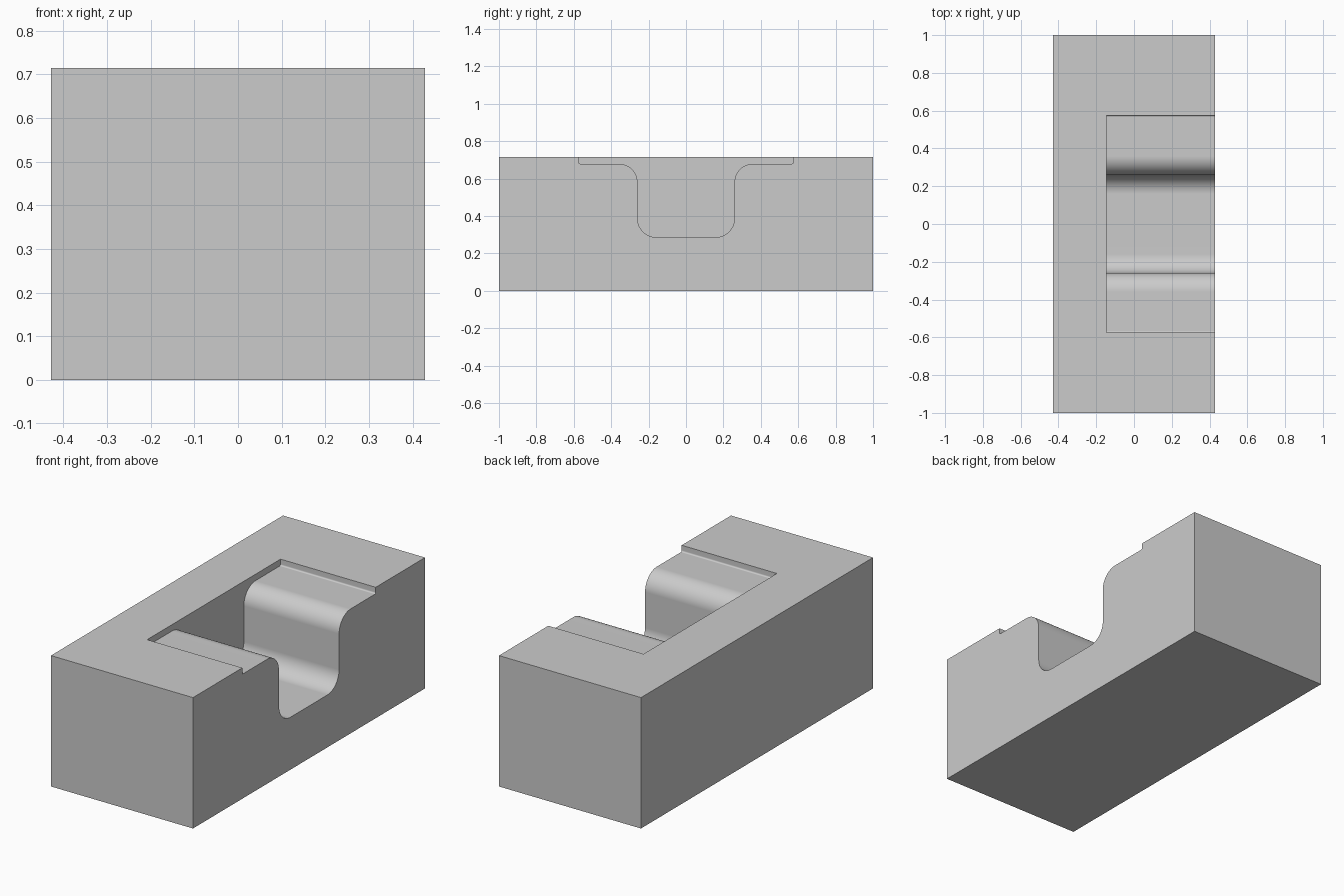
import bpy, bmesh, math
from math import pi, cos, sin

if "Cube" in bpy.data.objects:
    bpy.data.objects.remove(bpy.data.objects["Cube"])

WIDTH, LENGTH, HEIGHT = 0.857, 2.0, 0.714
WALL_X = -0.146            # inner face of the uncut side wall
STEP_Y, STEP_Z = 0.575, 0.679
SLOT_Y, FLOOR_Z = 0.259, 0.286
RADIUS, SMALL = 0.1, 0.008

grey = bpy.data.materials.new("plain grey")
grey.use_nodes = True
colour = (0.6, 0.6, 0.6, 1)
grey.diffuse_color = colour
grey.node_tree.nodes["Principled BSDF"].inputs["Base Color"].default_value = colour


def arc(cy, cz, r, start, end, steps):
    """Points of a fillet in the YZ plane, angles in quarter turns."""
    angles = [(start + (end - start) * i / steps) * pi / 2 for i in range(steps + 1)]
    return [(cy + r * cos(a), cz + r * sin(a)) for a in angles]


def make_object(name, bm):
    bmesh.ops.recalc_face_normals(bm, faces=bm.faces)
    mesh = bpy.data.meshes.new(name)
    bm.to_mesh(mesh)
    bm.free()
    obj = bpy.data.objects.new(name, mesh)
    obj.data.materials.append(grey)
    bpy.context.collection.objects.link(obj)
    return obj


# Solid block
bm = bmesh.new()
bmesh.ops.create_cube(bm, size=1)
for v in bm.verts:
    v.co = (v.co.x * WIDTH, v.co.y * LENGTH, (v.co.z + 0.5) * HEIGHT)
block = make_object("notched_block", bm)

# Half profile of the stepped channel, mirrored across the centre
half = [(STEP_Y, HEIGHT + 0.1)]
half += arc(STEP_Y - SMALL, STEP_Z + SMALL, SMALL, 0, -1, 3)
half += arc(SLOT_Y + RADIUS, STEP_Z - RADIUS, RADIUS, 1, 2, 12)
half += arc(SLOT_Y - RADIUS, FLOOR_Z + RADIUS, RADIUS, 0, -1, 12)
profile = half + [(-y, z) for y, z in reversed(half)]

# Channel cutter, open on the left side and the top
bm = bmesh.new()
face = bm.faces.new([bm.verts.new((WALL_X, y, z)) for y, z in profile])
side = bmesh.ops.extrude_face_region(bm, geom=[face])["geom"]
bmesh.ops.translate(bm, vec=(0.8, 0, 0),
                    verts=[g for g in side if isinstance(g, bmesh.types.BMVert)])
cutter = make_object("channel_cutter", bm)
cutter.hide_render = True

# Cut the channel, then remove the cutter
cut = block.modifiers.new("channel", "BOOLEAN")
cut.operation, cut.solver, cut.object = "DIFFERENCE", "EXACT", cutter
bpy.ops.object.select_all(action="DESELECT")
block.select_set(True)
bpy.context.view_layer.objects.active = block
bpy.ops.object.modifier_apply(modifier=cut.name)
bpy.data.objects.remove(cutter)

# Smooth fillets, crisp edges
bpy.ops.object.shade_smooth_by_angle(angle=math.radians(35))
block.modifiers.new("flat_faces", "WEIGHTED_NORMAL").keep_sharp = True
